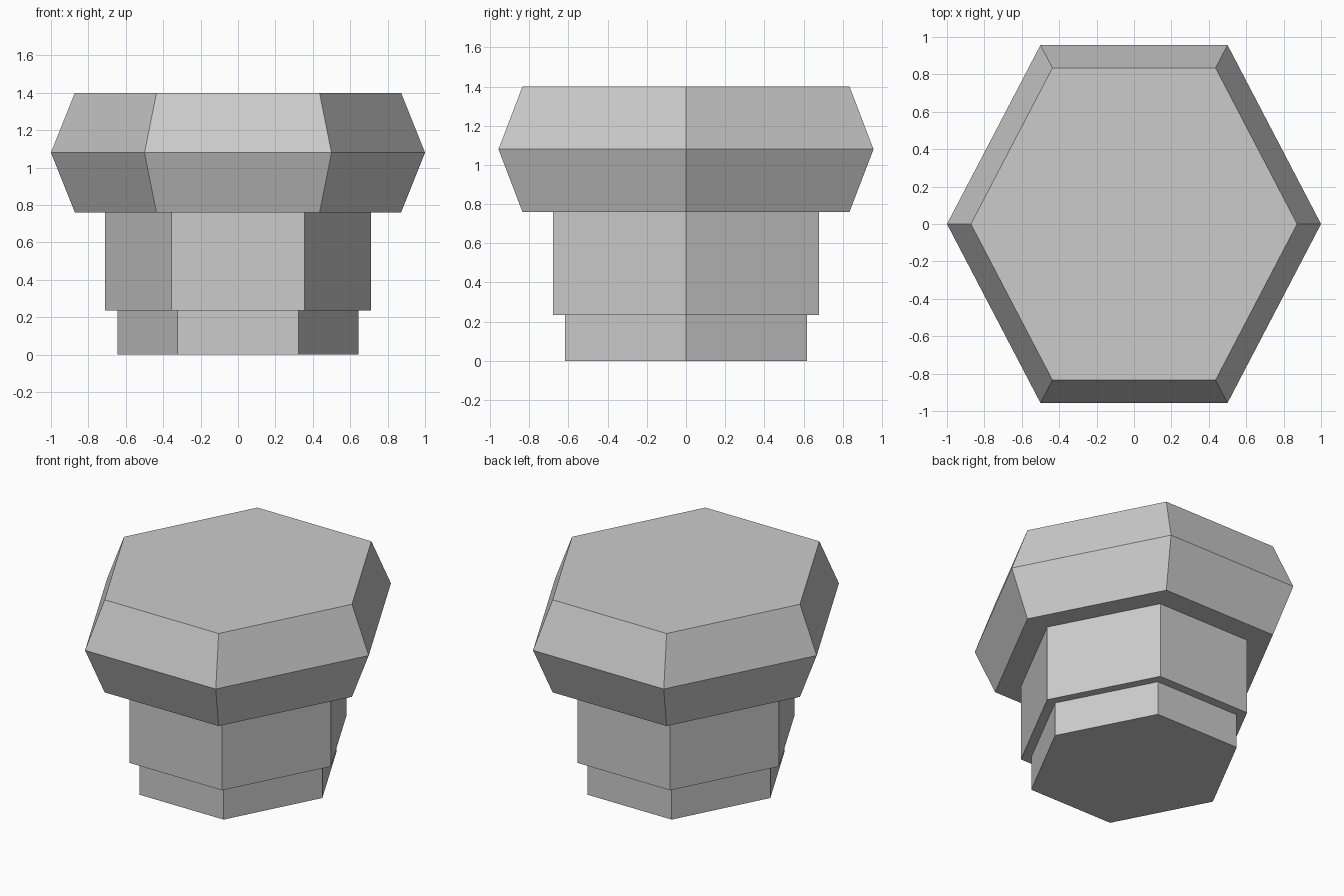
import bpy
import bmesh
from math import cos, sin, pi

cube = bpy.data.objects.get("Cube")
if cube:
    bpy.data.objects.remove(cube, do_unlink=True)

# Single plain grey finish
GREY = (0.6, 0.6, 0.6, 1.0)
mat = bpy.data.materials.new("light_grey")
mat.use_nodes = True
mat.diffuse_color = GREY
bsdf = next(n for n in mat.node_tree.nodes if n.type == "BSDF_PRINCIPLED")
bsdf.inputs["Base Color"].default_value = GREY

DEPTH = 1.105  # hexagons are slightly stretched front to back


def hex_solid(name, profile):
    """Closed six-sided solid through (radius, height) rings, bottom to top."""
    bm = bmesh.new()
    rings = [[bm.verts.new((r * cos(i * pi / 3), r * DEPTH * sin(i * pi / 3), z))
              for i in range(6)] for r, z in profile]
    for low, high in zip(rings, rings[1:]):
        for i in range(6):
            j = (i + 1) % 6
            bm.faces.new((low[i], low[j], high[j], high[i]))
    bm.faces.new(rings[0][::-1])
    bm.faces.new(rings[-1])
    bmesh.ops.recalc_face_normals(bm, faces=bm.faces)
    mesh = bpy.data.meshes.new(name)
    bm.to_mesh(mesh)
    bm.free()
    mesh.materials.append(mat)
    obj = bpy.data.objects.new(name, mesh)
    bpy.context.collection.objects.link(obj)
    return obj


# Narrow foot, wider neck, and the double-bevelled head
hex_solid("foot", [(0.645, 0), (0.645, 0.235)])
hex_solid("neck", [(0.71, 0.235), (0.71, 0.76)])
hex_solid("head", [(0.872, 0.76), (1.0, 1.08), (0.872, 1.4)])
